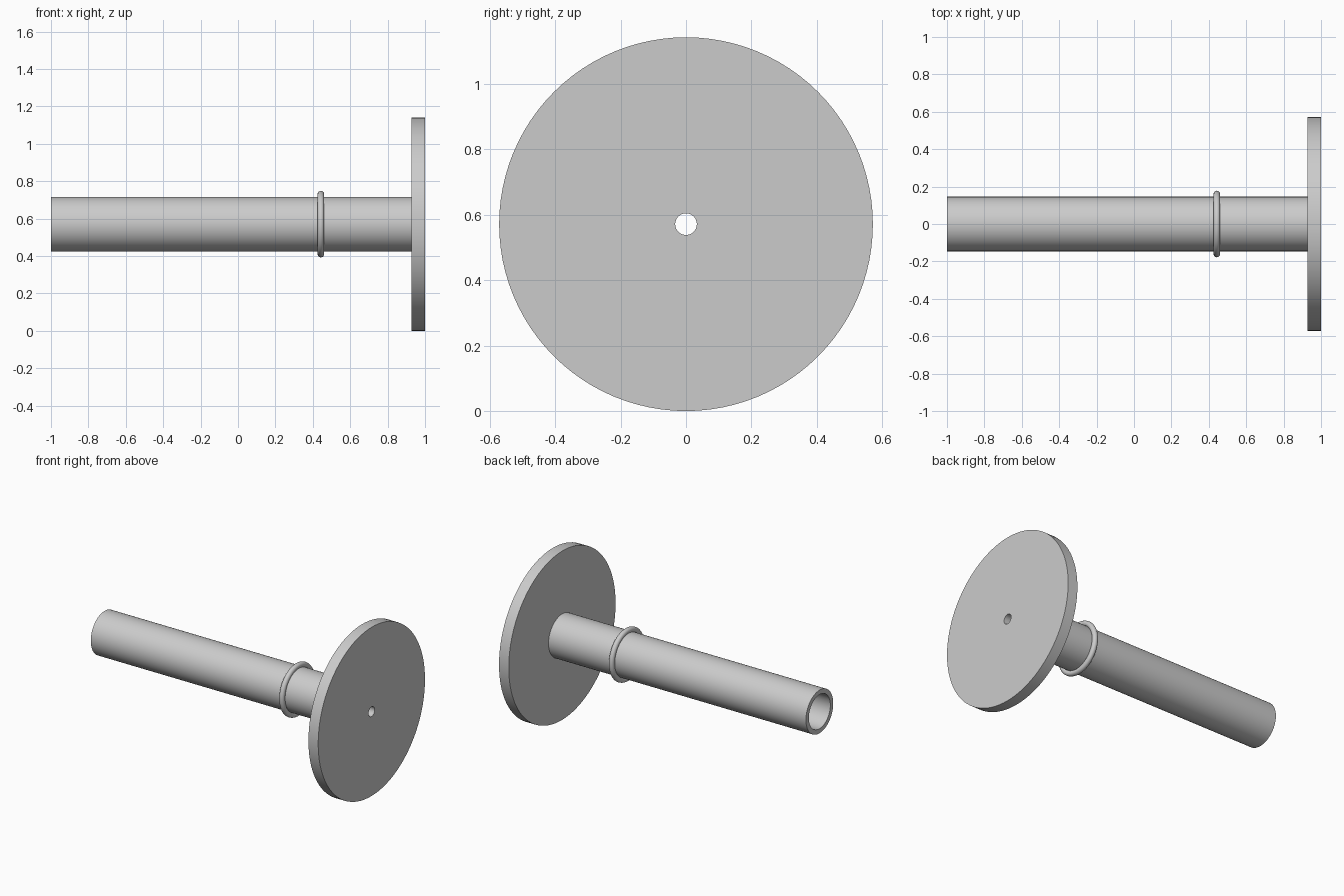
import bpy, bmesh, math
from mathutils import Matrix, Vector

cube = bpy.data.objects.get("Cube")
if cube:
    bpy.data.objects.remove(cube, do_unlink=True)

AXIS_Z = 0.571      # height of the shared axis
SEGMENTS = 96

grey = bpy.data.materials.new("plain grey")
grey.use_nodes = True
colour = (0.6, 0.6, 0.6, 1)
grey.diffuse_color = colour
grey.node_tree.nodes["Principled BSDF"].inputs["Base Color"].default_value = colour


def lathe(name, profile):
    """Spin a closed (x, radius) profile around the x axis."""
    bm = bmesh.new()
    verts = [bm.verts.new((x, 0, r)) for x, r in profile]
    edges = [bm.edges.new((v, verts[i - 1])) for i, v in enumerate(verts)]
    bmesh.ops.spin(bm, geom=verts + edges, cent=(0, 0, 0), axis=(1, 0, 0),
                   angle=math.tau, steps=SEGMENTS, use_merge=True)
    bmesh.ops.remove_doubles(bm, verts=bm.verts, dist=0.0001)
    bmesh.ops.recalc_face_normals(bm, faces=bm.faces)
    mesh = bpy.data.meshes.new(name)
    bm.to_mesh(mesh)
    bm.free()
    mesh.materials.append(grey)
    obj = bpy.data.objects.new(name, mesh)
    obj.location.z = AXIS_Z
    bpy.context.collection.objects.link(obj)
    bpy.ops.object.select_all(action="DESELECT")
    obj.select_set(True)
    bpy.context.view_layer.objects.active = obj
    bpy.ops.object.shade_smooth_by_angle(angle=math.radians(35))
    return obj


def band(x0, x1, inner, outer):
    """Rectangular profile of a hollow cylinder."""
    return [(x0, inner), (x1, inner), (x1, outer), (x0, outer)]


# Hollow shaft, open at its free end
lathe("shaft_tube", band(-1, 0.927, 0.115, 0.146))

# End disc with a small central hole
lathe("end_disc", band(0.927, 1, 0.033, AXIS_Z))

# Round collar ring around the shaft
steps = [math.tau * i / 20 for i in range(20)]
lathe("collar_ring", [(0.443 + 0.018 * math.cos(a), 0.16 + 0.018 * math.sin(a))
                      for a in steps])
